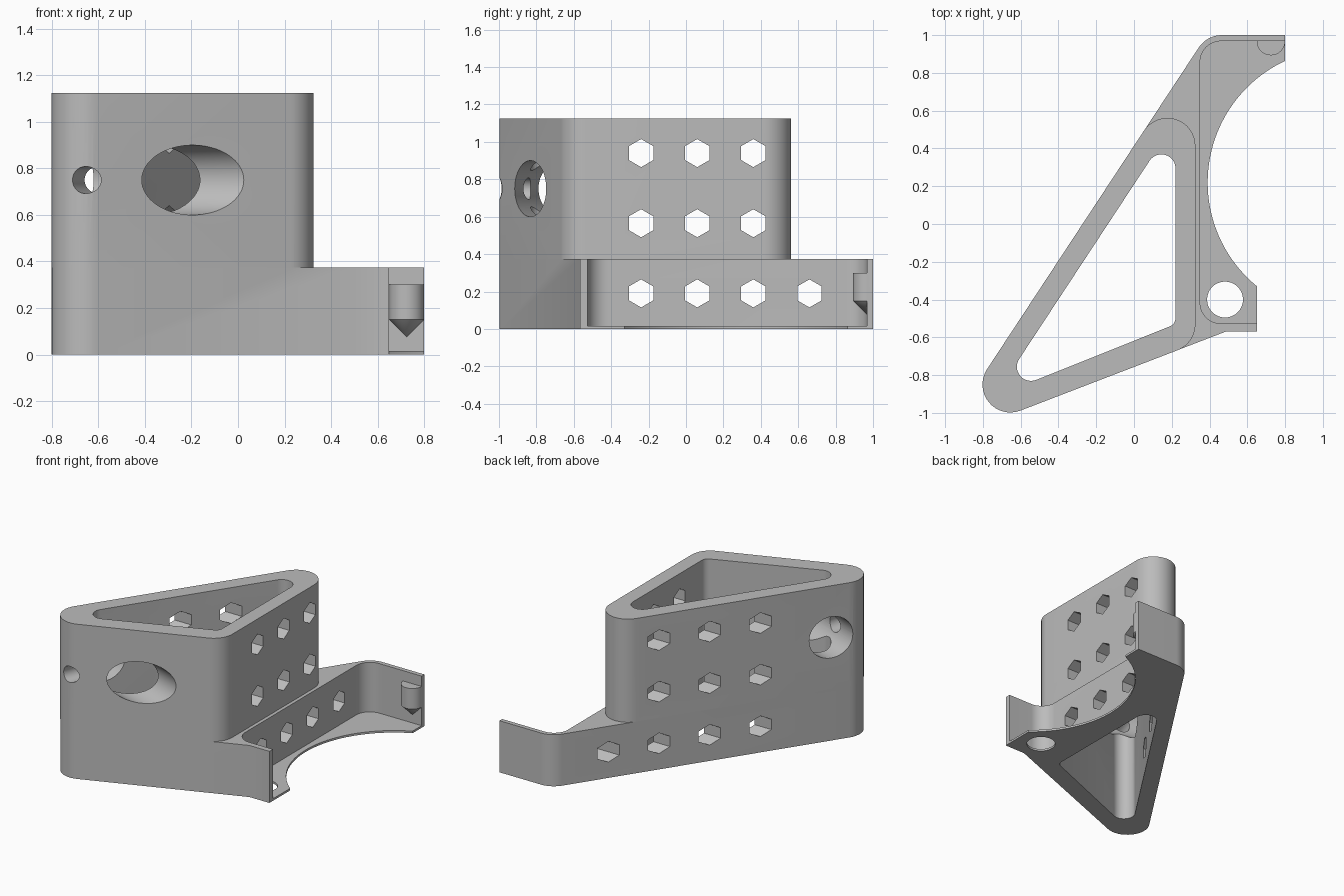
import bpy, bmesh, math
from mathutils import Vector, Matrix

if "Cube" in bpy.data.objects:
    bpy.data.objects.remove(bpy.data.objects["Cube"], do_unlink=True)

grey = bpy.data.materials.new("plain grey")
grey.use_nodes = True
GREY = (0.5, 0.5, 0.5, 1)
grey.diffuse_color = GREY
grey.node_tree.nodes["Principled BSDF"].inputs["Base Color"].default_value = GREY


def rounded(corners, steps=16):
    """Outline from (x, y, fillet radius) corners."""
    out = []
    n = len(corners)
    for i, (x, y, r) in enumerate(corners):
        p = Vector((x, y))
        if r == 0:
            out.append(p)
            continue
        a = (Vector(corners[i - 1][:2]) - p).normalized()
        b = (Vector(corners[(i + 1) % n][:2]) - p).normalized()
        half = a.angle(b) / 2
        c = p + (a + b).normalized() * r / math.sin(half)
        u = p + a * r / math.tan(half) - c
        v = p + b * r / math.tan(half) - c
        sweep = math.pi - 2 * half
        for k in range(steps + 1):
            t = k / steps
            out.append(c + (u * math.sin((1 - t) * sweep) + v * math.sin(t * sweep)) / math.sin(sweep))
    return out


def finish(name, bm):
    bmesh.ops.recalc_face_normals(bm, faces=bm.faces)
    me = bpy.data.meshes.new(name)
    bm.to_mesh(me)
    bm.free()
    me.materials.append(grey)
    ob = bpy.data.objects.new(name, me)
    bpy.context.collection.objects.link(ob)
    return ob


def prism(name, outline, z0, z1):
    bm = bmesh.new()
    f = bm.faces.new([bm.verts.new((p[0], p[1], z0)) for p in outline])
    ext = bmesh.ops.extrude_face_region(bm, geom=[f])["geom"]
    bmesh.ops.translate(bm, vec=(0, 0, z1 - z0), verts=[g for g in ext if isinstance(g, bmesh.types.BMVert)])
    return finish(name, bm)


def rod(name, start, end, radius, sides=64):
    """Cylinder between two points."""
    a, b = Vector(start), Vector(end)
    turn = (b - a).to_track_quat("Z", "Y").to_matrix().to_4x4()
    bm = bmesh.new()
    bmesh.ops.create_cone(bm, cap_ends=True, segments=sides, radius1=radius, radius2=radius,
                          depth=(b - a).length, matrix=Matrix.Translation((a + b) / 2) @ turn)
    return finish(name, bm)


def combine(target, tool, operation="DIFFERENCE"):
    mod = target.modifiers.new("combine", "BOOLEAN")
    mod.operation, mod.object, mod.solver = operation, tool, "EXACT"
    bpy.context.view_layer.objects.active = target
    bpy.ops.object.modifier_apply(modifier=mod.name)
    bpy.data.objects.remove(tool, do_unlink=True)


LEDGE, TOP = 0.375, 1.125
R = 0.148
corner_a = (-1.031, -1.153, R)

# Base with the concave right edge
arc = []
for k in range(49):
    t = math.radians(230.7 + (115.1 - 230.7) * k / 48)
    arc.append((1.1 + 0.71 * math.cos(t), 0.22 + 0.71 * math.sin(t), 0))
base = prism("bracket", rounded([corner_a, (0.49, -0.568, 0), (0.65, -0.568, 0)] + arc
                                + [(0.8, 1.0, 0), (0.386, 1.0, R)]), 0, LEDGE)

# Open tray on the right, leaving a thin floor and end walls
combine(base, prism("tray_cutter", rounded([(0.35, -0.527, 0.11), (1.2, -0.527, 0),
                                            (1.2, 0.968, 0), (0.35, 0.968, 0.11)]), 0.015, 1))
combine(base, rod("floor_hole_cutter", (0.482, -0.4, -0.1), (0.482, -0.4, 0.1), 0.095))

# Half-round peg with pointed underside on the back wall
bm = bmesh.new()
for r1, r2, z, h in ((0.075, 0.075, 0.225, 0.15), (0, 0.075, 0.1125, 0.075)):
    bmesh.ops.create_cone(bm, cap_ends=(r1 == r2), segments=48, radius1=r1, radius2=r2, depth=h,
                          matrix=Matrix.Translation((0.725, 0.968, z)))
bmesh.ops.remove_doubles(bm, verts=bm.verts, dist=0.0001)
inner_caps = [f for f in bm.faces if len(f.verts) > 4 and abs(f.calc_center_median().z - 0.15) < 0.001]
bmesh.ops.delete(bm, geom=inner_caps, context="FACES_ONLY")
cut = bmesh.ops.bisect_plane(bm, geom=bm.verts[:] + bm.edges[:] + bm.faces[:], plane_co=(0, 0.98, 0),
                             plane_no=(0, 1, 0), clear_outer=True)["geom_cut"]
bmesh.ops.holes_fill(bm, edges=[g for g in cut if isinstance(g, bmesh.types.BMEdge)], sides=0)
peg = finish("peg", bm)
# Trim the part of the peg root past the end of the wall
combine(base, peg, "UNION")

# Triangular tower on top of the base
combine(base, prism("tower", rounded([corner_a, (0.325, -0.632, R), (0.325, 0.908, R)]), LEDGE, TOP), "UNION")

# Triangular well right through
combine(base, prism("well_cutter", rounded([(-0.739, -0.914, 0.075), (0.22, -0.53, 0.05),
                                            (0.22, 0.544, 0.075)]), -0.2, 1.4))

# Rows of hexagonal holes
for z, count in ((0.94, 3), (0.565, 3), (0.19, 4)):
    for i in range(count):
        y = -0.24 + 0.3 * i
        hole = rod("hex_cutter", (-1, y, z), (0.6, y, z), 0.075, 6)
        zs = [v.co.z for v in hole.data.vertices]
        if max(zs) - min(zs) < 0.14:  # keep a corner pointing up
            spin = Matrix.Translation((0, y, z)) @ Matrix.Rotation(math.pi / 6, 4, "X") @ Matrix.Translation((0, -y, -z))
            hole.data.transform(spin)
        combine(base, hole)

# Large slanted bore and the small hole meeting it at a right angle
axis = Vector((0.947, -0.32, 0))
side = Vector((0.32, 0.947, 0))
mid = Vector((-0.19, -0.833, 0.75))
combine(base, rod("bore_cutter", mid - axis * 1.2, mid + axis * 0.8, 0.15))
entry = Vector((-0.655, -1.0, 0.75))
combine(base, rod("small_hole_cutter", entry - side * 0.1, entry + side * 0.25, 0.058))

# Smooth shading with sharp edges kept
bpy.ops.object.select_all(action="DESELECT")
base.select_set(True)
bpy.context.view_layer.objects.active = base
bpy.ops.object.shade_smooth_by_angle(angle=math.radians(30))
